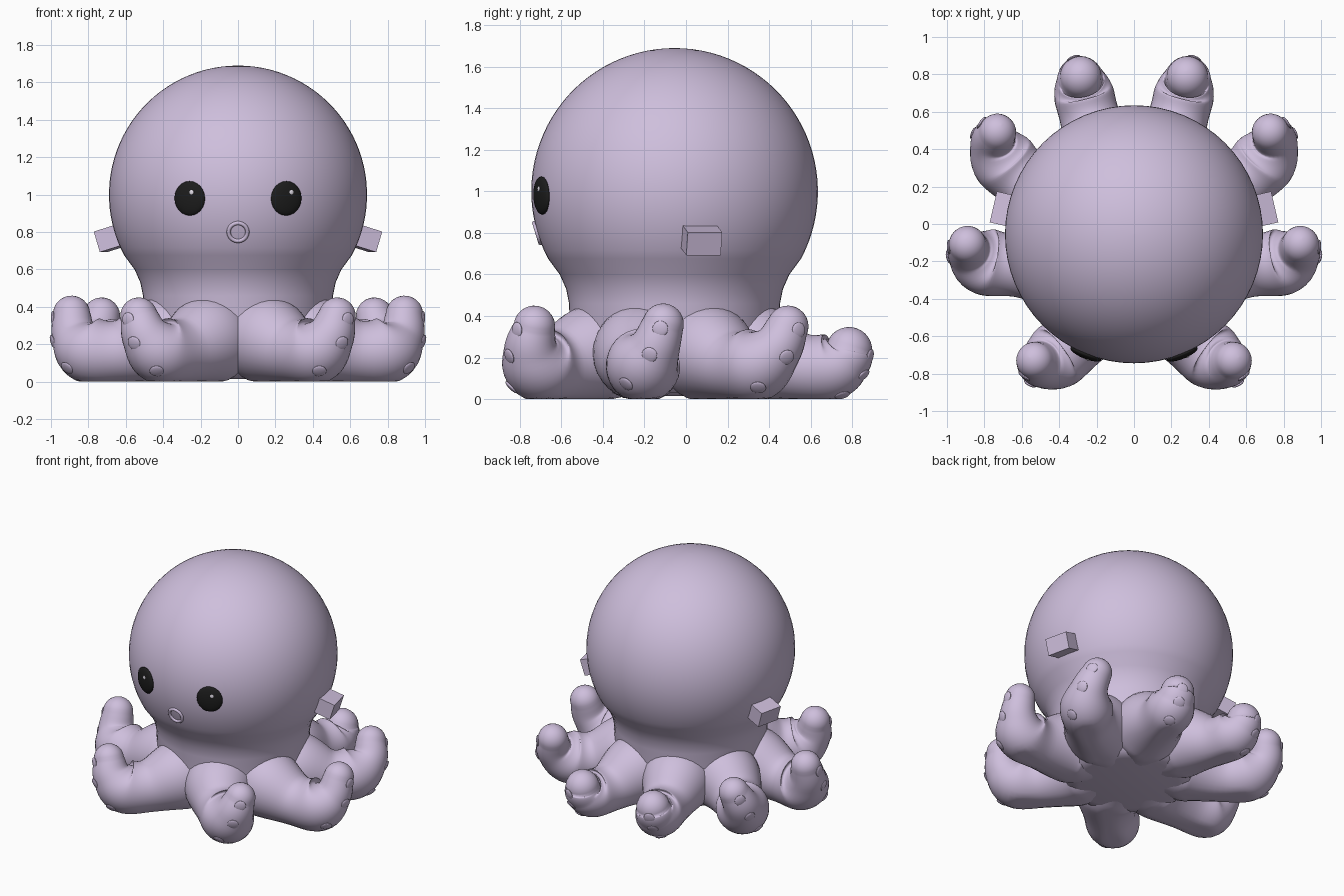
import bpy, bmesh, math
from mathutils import Vector

cube = bpy.data.objects.get("Cube")
if cube:
    bpy.data.objects.remove(cube, do_unlink=True)


def material(name, rgb, roughness=0.6):
    m = bpy.data.materials.new(name)
    m.use_nodes = True
    m.diffuse_color = (*rgb, 1)
    bsdf = m.node_tree.nodes["Principled BSDF"]
    bsdf.inputs["Base Color"].default_value = (*rgb, 1)
    bsdf.inputs["Roughness"].default_value = roughness
    return m


LILAC = material("lilac skin", (0.62, 0.52, 0.72))
BLACK = material("eye black", (0.012, 0.012, 0.012))
WHITE = material("eye glint", (0.8, 0.76, 0.85))

HEAD = Vector((0, -0.055, 1.0))
HEAD_R = 0.69


def finish(obj, name, mat, smooth=True):
    obj.name = obj.data.name = name
    obj.data.materials.append(mat)
    if smooth:
        for p in obj.data.polygons:
            p.use_smooth = True
    return obj


def loft(name, stations, sides):
    """Skin circular rings along (point, radius) stations; flat on the ground."""
    bm = bmesh.new()
    side = Vector((1, 0, 0))
    rings = []
    for i, (p, r) in enumerate(stations):
        t = stations[min(i + 1, len(stations) - 1)][0] - stations[max(i - 1, 0)][0]
        t.normalize()
        side = (side - t * side.dot(t)).normalized()
        up = t.cross(side)
        ring = []
        for k in range(sides):
            a = math.tau * k / sides
            v = p + (side * math.cos(a) + up * math.sin(a)) * r
            v.z = max(v.z, 0)
            ring.append(bm.verts.new(v))
        rings.append(ring)
    for a, b in zip(rings, rings[1:]):
        for k in range(sides):
            n = (k + 1) % sides
            bm.faces.new((a[k], a[n], b[n], b[k]))
    bm.faces.new(rings[0])
    bm.faces.new(rings[-1])
    bmesh.ops.recalc_face_normals(bm, faces=bm.faces)
    mesh = bpy.data.meshes.new(name)
    bm.to_mesh(mesh)
    bm.free()
    obj = bpy.data.objects.new(name, mesh)
    bpy.context.collection.objects.link(obj)
    return finish(obj, name, LILAC)


def spline(points, steps=7):
    """Catmull-Rom through 4D points (position and radius)."""
    pts = [Vector(p) for p in points]
    pts = [pts[0] * 2 - pts[1]] + pts + [pts[-1] * 2 - pts[-2]]
    out = []
    for a, b, c, d in zip(pts, pts[1:], pts[2:], pts[3:]):
        for s in range(steps):
            u = s / steps
            out.append((b * 2 + (c - a) * u + (a * 2 - b * 5 + c * 4 - d) * u * u
                        + (b * 3 - a - c * 3 + d) * u ** 3) / 2)
    out.append(pts[-2])
    return [(v.to_3d(), v.w) for v in out]


def button(name, pos, normal, scale, mat):
    """Flattened ball lying on a surface."""
    bpy.ops.mesh.primitive_uv_sphere_add(segments=24, ring_count=12, location=pos)
    obj = bpy.context.object
    obj.scale = scale
    obj.rotation_euler = normal.to_track_quat('Z', 'Y').to_euler()
    return finish(obj, name, mat)


def on_head(x, z):
    """Point and normal on the front of the head."""
    dz = z - HEAD.z
    n = Vector((x, -math.sqrt(HEAD_R ** 2 - x * x - dz * dz), dz))
    return HEAD + n, n.normalized()


# Head and neck, one turned shape
profile = [(0.33, 0.015), (0.4, 0.03), (0.45, 0.1), (0.48, 0.22), (0.505, 0.36),
           (0.508, 0.46), (0.522, 0.53), (0.553, 0.6)]
for i in range(33):
    a = math.radians(-28 + 118 * i / 32)
    profile.append((max(HEAD_R * math.cos(a), 0.001), HEAD.z + HEAD_R * math.sin(a)))
loft("head", [(Vector((0, HEAD.y, z)), r) for r, z in profile], 64)

# Tentacle paths on the left side: x, y, z, radius
PATHS = {
    "front": [(0.08, -0.25, 0.22, 0.2), (0.16, -0.44, 0.22, 0.235), (0.3, -0.61, 0.165, 0.175),
              (0.42, -0.71, 0.17, 0.178), (0.495, -0.745, 0.25, 0.132), (0.53, -0.73, 0.35, 0.1)],
    "front_side": [(0.2, -0.13, 0.22, 0.2), (0.39, -0.215, 0.22, 0.235), (0.63, -0.22, 0.16, 0.17),
                   (0.8, -0.2, 0.17, 0.178), (0.875, -0.15, 0.25, 0.125), (0.89, -0.11, 0.36, 0.1)],
    "back_side": [(0.2, 0.02, 0.22, 0.2), (0.39, 0.105, 0.22, 0.235), (0.58, 0.23, 0.16, 0.17),
                  (0.7, 0.345, 0.17, 0.175), (0.75, 0.44, 0.25, 0.125), (0.73, 0.49, 0.35, 0.1)],
    "back": [(0.08, 0.14, 0.22, 0.2), (0.16, 0.335, 0.22, 0.235), (0.23, 0.55, 0.155, 0.165),
             (0.27, 0.7, 0.155, 0.16), (0.285, 0.77, 0.2, 0.13), (0.285, 0.785, 0.235, 0.112)],
}

for side, label in ((1, "left"), (-1, "right")):
    for name, path in PATHS.items():
        st = spline([(x * side, y, z, r) for x, y, z, r in path])
        tip, r = st[-1]
        t = (tip - st[-2][0]).normalized()
        # Suckers up the outer face of the curl
        outward = Vector((tip.x, tip.y - HEAD.y, 0)).normalized()
        for k, i in enumerate((22, 28, 34)):
            p, rad = st[i]
            d = (st[i + 1][0] - st[i - 1][0]).normalized()
            n = (outward - d * outward.dot(d)).normalized()
            button(f"{label}_{name}_sucker_{k + 1}", p + n * (rad - 0.002), n,
                   (0.038, 0.038, 0.011), LILAC)
        # Rounded tip
        for k in range(1, 8):
            a = math.pi / 2 * k / 7
            st.append((tip + t * r * math.sin(a), max(r * math.cos(a), 0.001)))
        loft(f"{label}_{name}_tentacle", st, 32)

    # Eye with a small glint
    p, n = on_head(0.258 * side, 0.98)
    button(f"{label}_eye", p, n, (0.088, 0.092, 0.026), BLACK)
    g, gn = on_head(0.258 * side + 0.018, 1.012)
    button(f"{label}_eye_glint", g + gn * 0.024, gn, (0.013, 0.013, 0.005), WHITE)

    # Small block on the side of the head
    bpy.ops.mesh.primitive_cube_add(size=1, location=(0.68 * side, 0.075, 0.765))
    block = bpy.context.object
    block.scale = (0.12, 0.17, 0.115)
    block.rotation_euler = (0, math.radians(17) * side, math.radians(13) * side)
    finish(block, f"{label}_side_block", LILAC, smooth=False)

# Round mouth
p, n = on_head(0, 0.8)
bpy.ops.mesh.primitive_torus_add(major_radius=0.05, minor_radius=0.011, major_segments=32,
                                 minor_segments=10, location=p,
                                 rotation=n.to_track_quat('Z', 'Y').to_euler())
finish(bpy.context.object, "mouth", LILAC)
